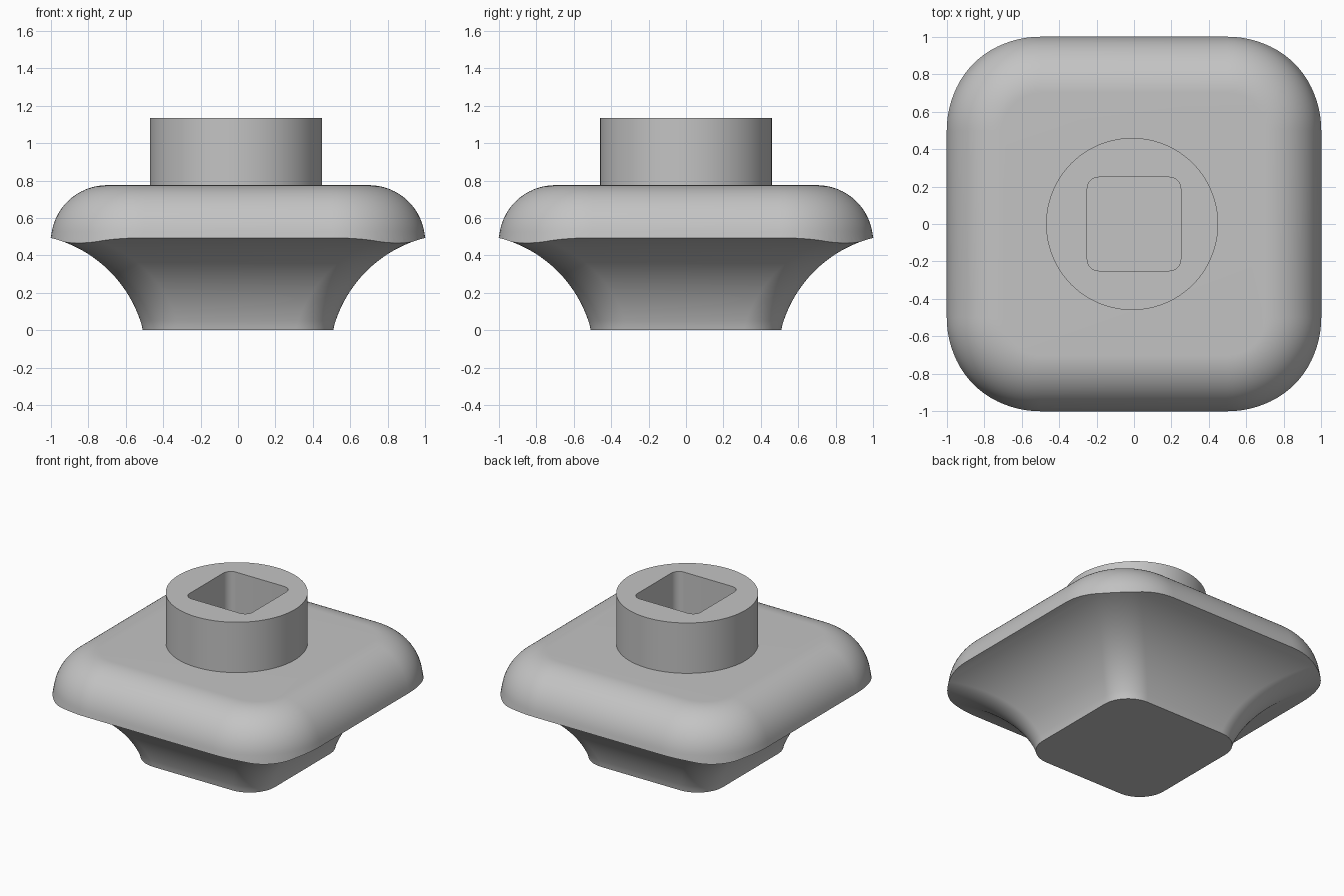
import bpy, bmesh
from math import sin, cos, pi, radians, sqrt

default = bpy.data.objects.get("Cube")
if default:
    bpy.data.objects.remove(default, do_unlink=True)

grey = bpy.data.materials.new("plain grey")
grey.use_nodes = True
COLOUR = (0.55, 0.55, 0.55, 1)
grey.diffuse_color = COLOUR
grey.node_tree.nodes["Principled BSDF"].inputs["Base Color"].default_value = COLOUR


def rounded_square(half, radius, steps=20):
    """Outline of a square with round corners, counter-clockwise."""
    points = []
    for quarter in range(4):
        for i in range(steps + 1):
            a = (quarter + i / steps) * pi / 2
            sx = 1 if quarter in (0, 3) else -1
            sy = 1 if quarter in (0, 1) else -1
            c = half - radius
            points.append((sx * c + radius * cos(a), sy * c + radius * sin(a)))
    return points


def circle(radius, steps=96):
    return [(radius * cos(2 * pi * i / steps), radius * sin(2 * pi * i / steps))
            for i in range(steps)]


def loft(name, sections):
    """Closed solid through a stack of (outline, z) sections."""
    bm = bmesh.new()
    rings = [[bm.verts.new((x, y, z)) for x, y in outline] for outline, z in sections]
    for low, high in zip(rings, rings[1:]):
        for i in range(len(low)):
            j = (i + 1) % len(low)
            bm.faces.new((low[i], low[j], high[j], high[i]))
    bm.faces.new(rings[0][::-1])
    bm.faces.new(rings[-1])
    mesh = bpy.data.meshes.new(name)
    bm.to_mesh(mesh)
    bm.free()
    mesh.materials.append(grey)
    obj = bpy.data.objects.new(name, mesh)
    bpy.context.collection.objects.link(obj)
    return obj


def activate(obj):
    bpy.ops.object.select_all(action='DESELECT')
    obj.select_set(True)
    bpy.context.view_layer.objects.active = obj


def combine(obj, helper, operation):
    """Apply a boolean with a helper solid, then shade smoothly."""
    helper.hide_render = True
    mod = obj.modifiers.new("cut", 'BOOLEAN')
    mod.operation, mod.solver, mod.object = operation, 'EXACT', helper
    activate(obj)
    bpy.ops.object.modifier_apply(modifier=mod.name)
    bpy.data.objects.remove(helper, do_unlink=True)
    bpy.ops.object.shade_smooth_by_angle(angle=radians(30))


# Pad: drafted side and a large round-over on top
TOP, RIM, FILLET, DRAFT = 0.775, 0.5, 0.3, radians(10)
profile = [(1 + (RIM + 0.2) * sin(DRAFT), -0.2)]
for i in range(25):
    a = DRAFT + (pi / 2 - DRAFT) * i / 24
    profile.append((0.7 + FILLET * cos(a), TOP - FILLET + FILLET * sin(a)))
pad = loft("pad_and_flared_base",
           [(rounded_square(h, h - 0.5), z) for h, z in profile])

# Flare: concave arc rising from the foot, same corner radius all the way
ARC, ARC_X, ARC_Z, FOOT = 0.68, 1.167, -0.166, 0.51
arc_start = pi - 0.2466
sections = []
for i in range(33):
    a = arc_start + (1.66 - arc_start) * i / 32
    half = ARC_X + ARC * cos(a)
    sections.append((rounded_square(half, 0.2), max(0, ARC_Z + ARC * sin(a))))
sections[0] = (rounded_square(FOOT, 0.2), 0)
sections.append((rounded_square(half, 0.2), 1))
combine(pad, loft("flare_helper", sections), 'INTERSECT')

# Round stem with a square socket
stem = loft("stem", [(circle(0.46), TOP - 0.03), (circle(0.46), 1.135)])
socket = loft("socket_helper", [(rounded_square(0.25, 0.06, 8), 0.5),
                                (rounded_square(0.25, 0.06, 8), 1.4)])
combine(stem, socket, 'DIFFERENCE')
for v in stem.data.vertices:
    if abs(v.co.x ** 2 + v.co.y ** 2 - 0.46 ** 2) < 0.001:
        v.co.x -= 0.01
